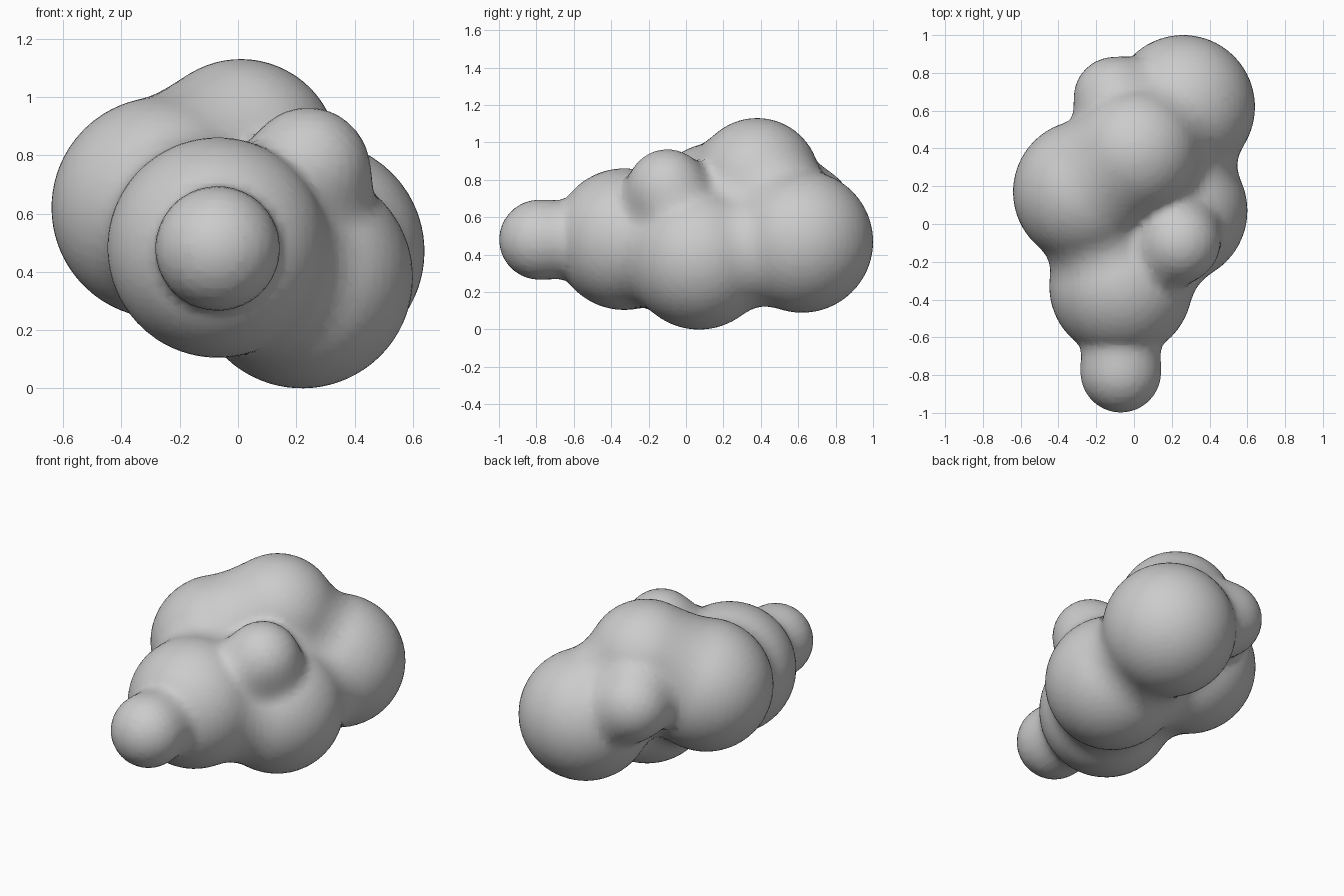
import bpy

if "Cube" in bpy.data.objects:
    bpy.data.objects.remove(bpy.data.objects["Cube"])

STIFFNESS, THRESHOLD = 5.0, 0.6
# ratio between a lone ball's visible radius and its influence radius
RATIO = (1 - (THRESHOLD / STIFFNESS) ** (1 / 3)) ** 0.5

# balls of the blob: x, y, z, visible radius
BALLS = [
    (-0.07, -0.785, 0.48, 0.213),  # front tip
    (-0.07, -0.33, 0.483, 0.378),  # front body
    (0.22, 0.07, 0.38, 0.38),      # low right
    (0.26, 0.62, 0.47, 0.38),      # back right
    (-0.26, 0.17, 0.62, 0.38),     # left
    (0.01, 0.38, 0.795, 0.335),    # top
    (0.24, -0.10, 0.75, 0.213),    # small upper right
    (-0.105, 0.67, 0.65, 0.213),   # small back left
]

# merging balls
meta = bpy.data.metaballs.new("blob_balls")
meta.threshold = THRESHOLD
meta.resolution = meta.render_resolution = 0.03
for x, y, z, r in BALLS:
    ball = meta.elements.new(type='BALL')
    ball.co = (x, y, z)
    ball.radius = r / RATIO
    ball.stiffness = STIFFNESS
source = bpy.data.objects.new("blob_balls", meta)
bpy.context.collection.objects.link(source)

# smooth mesh of the merged surface
bpy.context.view_layer.update()
graph = bpy.context.evaluated_depsgraph_get()
mesh = bpy.data.meshes.new_from_object(source.evaluated_get(graph))
bpy.data.objects.remove(source)
mesh.name = "blob"
for face in mesh.polygons:
    face.use_smooth = True
blob = bpy.data.objects.new("blob", mesh)
bpy.context.collection.objects.link(blob)
